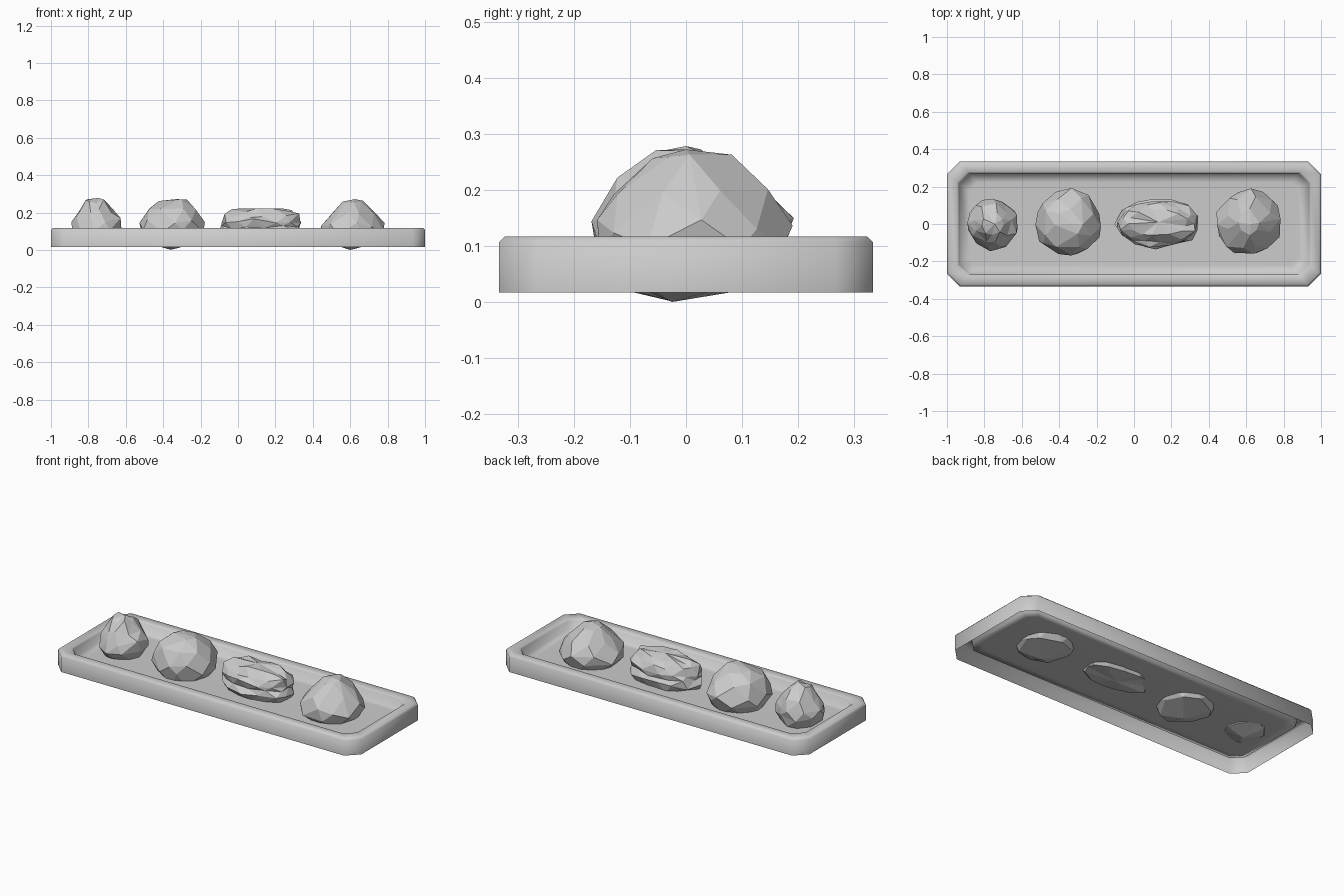
import bpy, bmesh, math, random

cube = bpy.data.objects.get("Cube")
if cube:
    bpy.data.objects.remove(cube, do_unlink=True)

stone = bpy.data.materials.new("plain grey")
stone.use_nodes = True
GREY = (0.6, 0.6, 0.6, 1)
stone.diffuse_color = GREY
stone.node_tree.nodes["Principled BSDF"].inputs["Base Color"].default_value = GREY


def finish(name, bm, smooth):
    bmesh.ops.recalc_face_normals(bm, faces=bm.faces)
    mesh = bpy.data.meshes.new(name)
    bm.to_mesh(mesh)
    bm.free()
    mesh.materials.append(stone)
    for poly in mesh.polygons:
        poly.use_smooth = smooth
    obj = bpy.data.objects.new(name, mesh)
    bpy.context.collection.objects.link(obj)
    return obj


def bridge(bm, low, high, flip=False):
    n = len(low)
    for i in range(n):
        j = (i + 1) % n
        if flip:
            bm.faces.new((low[i], low[j], high[i]))
            bm.faces.new((low[j], high[j], high[i]))
        else:
            bm.faces.new((low[i], low[j], high[j], high[i]))


def octagon(bm, hx, hy, cut, z):
    """Rectangle with clipped corners, counter-clockwise."""
    pts = []
    for sx, sy in ((1, 1), (-1, 1), (-1, -1), (1, -1)):
        a = (sx * hx, sy * (hy - cut))
        b = (sx * (hx - cut), sy * hy)
        pts += [a, b] if sx * sy > 0 else [b, a]
    return [bm.verts.new((x, y, z)) for x, y in pts]


# Tray: open-bottomed shell with outer wall, rim, inner wall and floor
def build_tray():
    bm = bmesh.new()
    profile = [  # half length, half width, corner cut, height
        (1.0, 0.333, 0.067, 0.017), (1.0, 0.333, 0.067, 0.107),
        (0.99, 0.323, 0.064, 0.117), (0.945, 0.28, 0.056, 0.117),
        (0.935, 0.27, 0.055, 0.107), (0.93, 0.265, 0.055, 0.06),
        (0.88, 0.22, 0.04, 0.058),
    ]
    loops = [octagon(bm, *p) for p in profile]
    for a, b in zip(loops, loops[1:]):
        bridge(bm, a, b)
    bm.faces.new(loops[-1])
    tray = finish("tray", bm, True)
    # Open shell: make sure the floor faces up
    if tray.data.polygons[-1].normal.z < 0:
        tray.data.flip_normals()


# Rock: jittered rings between a bottom and a top point
def build_rock(name, x, y, rings, bottom, top, sides, jitter, twist, seed, hull):
    rng = random.Random(seed)
    bm = bmesh.new()
    loops = []
    for k, (z, rx, ry) in enumerate(rings):
        loop = []
        for i in range(sides):
            a = math.tau * (i + k * twist + rng.uniform(-0.2, 0.2)) / sides
            r = 1 + rng.uniform(-jitter, jitter * 0.6)
            dz = rng.uniform(-0.012, 0.012)
            loop.append(bm.verts.new((x + rx * r * math.cos(a),
                                      y + ry * r * math.sin(a), z + dz)))
        loops.append(loop)
    low, high = bm.verts.new(bottom), bm.verts.new(top)
    if hull:
        result = bmesh.ops.convex_hull(bm, input=bm.verts[:])
        loose = [v for v in bm.verts if not v.link_faces]
        bmesh.ops.delete(bm, geom=loose, context='VERTS')
        bmesh.ops.dissolve_limit(bm, angle_limit=math.radians(9),
                                 verts=bm.verts[:], edges=bm.edges[:])
    else:
        for a, b in zip(loops, loops[1:]):
            bridge(bm, a, b, True)
        for i in range(sides):
            j = (i + 1) % sides
            bm.faces.new((loops[0][j], loops[0][i], low))
            bm.faces.new((loops[-1][i], loops[-1][j], high))
    finish(name, bm, False)


build_tray()

build_rock("small_twisted_rock", -0.755, 0,
           [(0.055, 0.115, 0.115), (0.11, 0.138, 0.142), (0.16, 0.13, 0.135),
            (0.21, 0.105, 0.105), (0.26, 0.06, 0.06)],
           (-0.75, -0.01, 0.025), (-0.745, 0, 0.278), 9, 0.1, 0.7, 4, False)

build_rock("round_rock", -0.35, 0.005,
           [(0.035, 0.14, 0.14), (0.1, 0.178, 0.18), (0.15, 0.175, 0.183),
            (0.21, 0.145, 0.148), (0.26, 0.075, 0.075)],
           (-0.36, -0.025, 0.001), (-0.33, 0, 0.272), 8, 0.06, 0.5, 11, True)

build_rock("long_ragged_rock", 0.128, 0.005,
           [(0.05, 0.2, 0.11), (0.09, 0.228, 0.135), (0.12, 0.215, 0.122),
            (0.155, 0.225, 0.128), (0.185, 0.205, 0.105), (0.213, 0.165, 0.07)],
           (0.13, 0, 0.035), (0.13, 0.01, 0.222), 13, 0.09, 0.5, 7, False)

build_rock("peaked_rock", 0.615, 0.01,
           [(0.035, 0.14, 0.14), (0.09, 0.184, 0.178), (0.135, 0.168, 0.178),
            (0.2, 0.118, 0.138), (0.255, 0.055, 0.07)],
           (0.6, -0.025, 0), (0.625, 0, 0.272), 8, 0.06, 0.5, 23, True)
